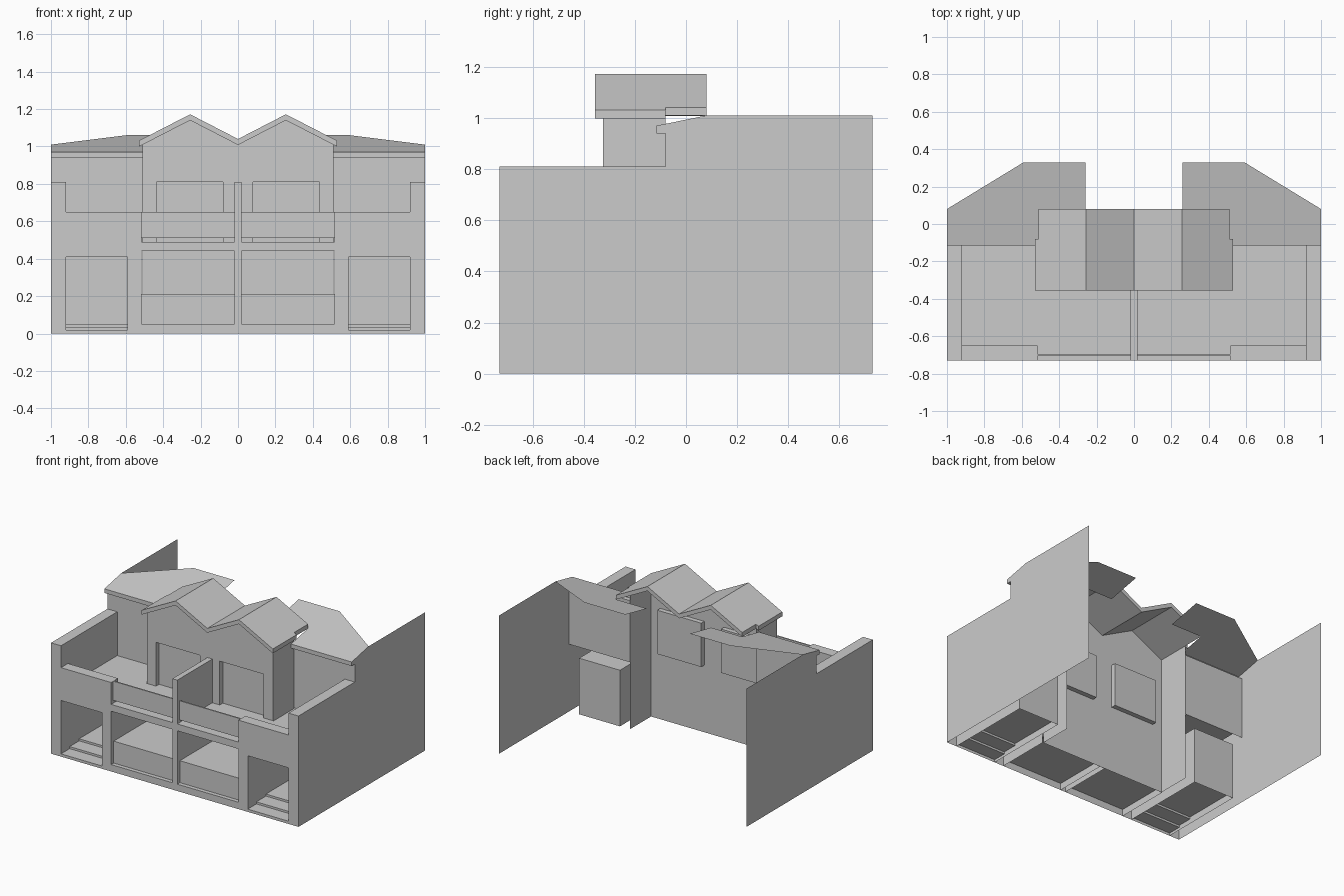
import bpy

if "Cube" in bpy.data.objects:
    bpy.data.objects.remove(bpy.data.objects["Cube"])

F, B, S = -0.73, -0.325, -0.08   # facade, gable wall and side wall y positions


def add(name, verts, faces, colour=None):
    """Mesh for the right-hand house, mirrored to make the pair."""
    me = bpy.data.meshes.new(name)
    me.from_pydata(verts, [], faces)
    me.update()
    ob = bpy.data.objects.new(name, me)
    bpy.context.collection.objects.link(ob)
    ob.modifiers.new("pair", 'MIRROR').use_axis[0] = True
    if colour:
        mat = bpy.data.materials.new(name)
        mat.diffuse_color = colour
        mat.use_nodes = True
        mat.node_tree.nodes["Principled BSDF"].inputs["Base Color"].default_value = mat.diffuse_color
        me.materials.append(mat)
    return ob


def sheets(name, rects):
    """Axis-aligned rectangles: one of the three ranges has zero size."""
    verts, faces = [], []
    for x0, x1, y0, y1, z0, z1 in rects:
        n = len(verts)
        if x0 == x1:
            verts += [(x0, y0, z0), (x0, y1, z0), (x0, y1, z1), (x0, y0, z1)]
        elif y0 == y1:
            verts += [(x0, y0, z0), (x1, y0, z0), (x1, y0, z1), (x0, y0, z1)]
        else:
            verts += [(x0, y0, z0), (x1, y0, z0), (x1, y1, z0), (x0, y1, z0)]
        faces.append((n, n + 1, n + 2, n + 3))
    return add(name, verts, faces)


def box(name, x0, x1, y0, y1, z0, z1, colour=None):
    v = [(x, y, z) for z in (z0, z1) for y in (y0, y1) for x in (x0, x1)]
    f = [(0, 2, 3, 1), (4, 5, 7, 6), (0, 1, 5, 4),
         (2, 6, 7, 3), (0, 4, 6, 2), (1, 3, 7, 5)]
    return add(name, v, f, colour)


def prism(name, outline, y0, y1):
    """Extrude an x-z outline along y."""
    n = len(outline)
    v = [(x, y, z) for y in (y0, y1) for x, z in outline]
    f = [tuple(range(n)), tuple(range(2 * n - 1, n - 1, -1))]
    f += [(i, i + n, (i + 1) % n + n, (i + 1) % n) for i in range(n)]
    return add(name, v, f)


# street facade around the porch and terrace openings
sheets("facade", [
    (0.92, 1, F, F, 0, 0.81), (0.515, 0.59, F, F, 0, 0.49),
    (0.59, 0.92, F, F, 0, 0.02), (0.59, 0.92, F, F, 0.41, 0.49),
    (0.02, 0.515, F, F, 0, 0.05), (0.02, 0.515, F, F, 0.44, 0.49)])

# entrance porch with two low steps
sheets("porch", [
    (0.59, 0.59, F, S, 0, 0.41), (0.92, 0.92, F, S, 0, 0.41),
    (0.59, 0.92, S, S, 0, 0.41), (0.59, 0.92, F, S, 0.41, 0.41)])
sheets("porch_steps", [
    (0.59, 0.92, F, -0.63, 0.02, 0.02), (0.59, 0.92, -0.63, -0.63, 0.02, 0.035),
    (0.59, 0.92, -0.63, -0.52, 0.035, 0.035), (0.59, 0.92, -0.52, -0.52, 0.035, 0.05),
    (0.59, 0.92, -0.52, S, 0.05, 0.05)])

# terrace recess with raised floor
sheets("terrace_recess", [
    (0.515, 0.515, F, B, 0, 0.44), (0.02, 0.515, F, B, 0.44, 0.44),
    (0.02, 0.515, F, -0.70, 0.05, 0.05)])
box("terrace_floor", 0.02, 0.515, -0.70, B, 0.05, 0.21)

# balcony
sheets("balcony_floor", [(0.02, 0.515, F, B, 0.49, 0.49),
                         (0.515, 0.92, F, S, 0.49, 0.49)])
box("balcony_parapet", 0.515, 0.92, F, -0.65, 0.49, 0.65)
box("balcony_railing", 0.02, 0.515, -0.705, -0.695, 0.51, 0.65, (0.9, 0.9, 0.9, 1))
sheets("party_wall", [
    (0.02, 0.02, F, B, 0, 0.81), (0, 0.02, F, F, 0, 0.81),
    (0, 0.02, F, B, 0.81, 0.81)])

# outer side wall running to the back, and its parapet
side = [(F, 0), (0.73, 0), (0.73, 1.01), (0.08, 1.01), (-0.115, 0.97),
        (-0.115, 0.94), (S, 0.94), (S, 0.81), (F, 0.81)]
add("side_wall", [(1, y, z) for y, z in side], [tuple(range(9))])
sheets("side_parapet", [
    (0.92, 0.92, F, S, 0.49, 0.81), (0.92, 1, F, S, 0.81, 0.81)])

# upper wall set back beside the gable
sheets("upper_wall", [(0.51, 1, S, S, 0.49, 0.94)])

# gable front wall with window hole, and its return wall
sheets("gable_wall", [
    (0, 0.51, B, B, 0, 0.49), (0, 0.08, B, B, 0.49, 0.81),
    (0.435, 0.51, B, B, 0.49, 0.81), (0.51, 0.51, B, S, 0, 1.02)])
add("gable_top", [(0, B, 0.81), (0.51, B, 0.81), (0.51, B, 1.01),
                  (0.256, B, 1.14), (0, B, 1.01)], [(0, 1, 2, 3, 4)])
P = B + 0.035
sheets("window", [
    (0.08, 0.435, P, P, 0.49, 0.81),
    (0.08, 0.08, B, P, 0.49, 0.81), (0.435, 0.435, B, P, 0.49, 0.81),
    (0.08, 0.435, B, P, 0.49, 0.49), (0.08, 0.435, B, P, 0.81, 0.81)])


# twin gable roof, slightly narrower behind the side roofs
def gable(eave):
    top = [(0, 1.04), (0.256, 1.172), (eave, 1.172 - (eave - 0.256) * 0.515)]
    return top + [(x, z - 0.032) for x, z in reversed(top)]


prism("gable_roof_front", gable(0.53), -0.355, S)
prism("gable_roof_back", gable(0.51), S, 0.08)

# sloping side roof with fascia and soffit
plan = [(0.51, -0.115), (1, -0.115), (1, 0.08), (0.59, 0.33),
        (0.26, 0.33), (0.26, 0.08), (0.51, 0.08)]
add("side_roof", [(x, y, 0.97 + (y + 0.115) * 0.205) for x, y in plan],
    [tuple(range(7))])
sheets("fascia", [(0.51, 1, -0.115, -0.115, 0.94, 0.97),
                  (0.51, 1, -0.115, S, 0.94, 0.94)])
